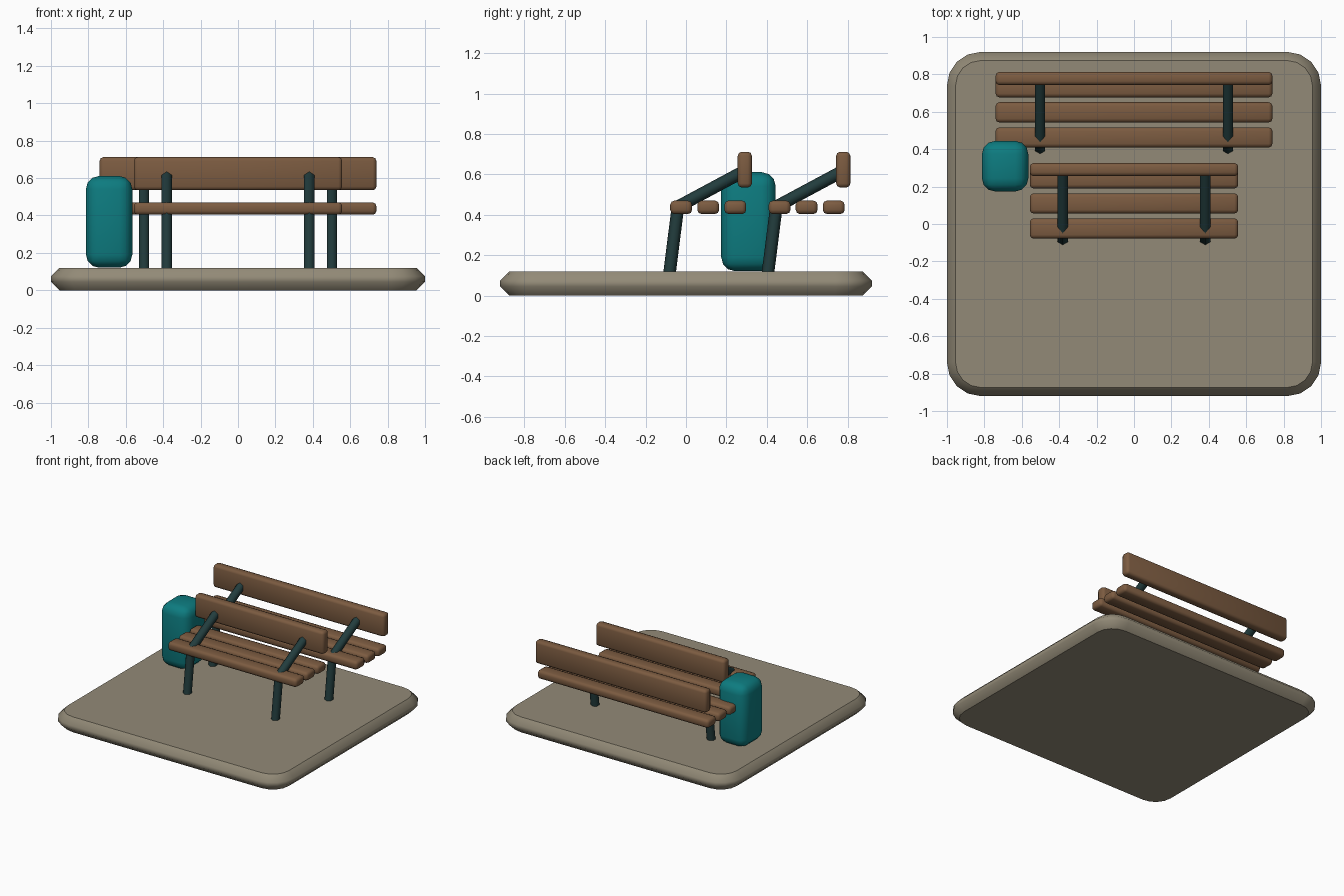
import bpy, bmesh
from math import radians
from mathutils import Vector

cube = bpy.data.objects.get("Cube")
if cube:
    bpy.data.objects.remove(cube, do_unlink=True)


def material(name, rgb):
    m = bpy.data.materials.new(name)
    m.use_nodes = True
    m.diffuse_color = (*rgb, 1)
    m.node_tree.nodes["Principled BSDF"].inputs["Base Color"].default_value = (*rgb, 1)
    return m


STONE = material("stone", (0.29, 0.255, 0.185))
WOOD = material("wood", (0.2, 0.105, 0.052))
IRON = material("dark_iron", (0.016, 0.046, 0.047))
TEAL = material("teal", (0.004, 0.2, 0.215))


def finish(name, bm, mat, angle):
    mesh = bpy.data.meshes.new(name)
    bm.to_mesh(mesh)
    bm.free()
    mesh.materials.append(mat)
    obj = bpy.data.objects.new(name, mesh)
    bpy.context.collection.objects.link(obj)
    bpy.ops.object.select_all(action='DESELECT')
    obj.select_set(True)
    bpy.context.view_layer.objects.active = obj
    bpy.ops.object.shade_smooth_by_angle(angle=radians(angle))
    return obj


def box(low, high):
    low, high = Vector(low), Vector(high)
    bm = bmesh.new()
    bmesh.ops.create_cube(bm, size=1)
    bmesh.ops.scale(bm, vec=high - low, verts=bm.verts)
    bmesh.ops.translate(bm, vec=(low + high) / 2, verts=bm.verts)
    return bm


def bevel(bm, edges, width, segments):
    bmesh.ops.bevel(bm, geom=list(edges), offset=width, segments=segments,
                    profile=0.5, affect='EDGES', clamp_overlap=True)


def rounded_box(name, low, high, width, segments, mat):
    bm = box(low, high)
    bevel(bm, bm.edges, width, segments)
    return finish(name, bm, mat, 50)


def bar(name, start, end, radius, mat):
    # six-sided rod with a ridge facing forward
    start, end = Vector(start), Vector(end)
    axis = end - start
    bm = bmesh.new()
    bmesh.ops.create_cone(bm, cap_ends=True, segments=6, radius1=radius,
                          radius2=radius, depth=axis.length)
    turn = Vector((0, 0, 1)).rotation_difference(axis).to_matrix()
    bmesh.ops.rotate(bm, matrix=turn, verts=bm.verts)
    bmesh.ops.translate(bm, vec=(start + end) / 2, verts=bm.verts)
    return finish(name, bm, mat, 65)


# Paved slab: rounded corners, chamfered rims, crisp flat top and bottom
bm = box((-1, -0.92, 0), (1, 0.92, 0.12))
bevel(bm, [e for e in bm.edges if abs(e.verts[0].co.z - e.verts[1].co.z) > 0.1], 0.18, 4)
bevel(bm, [e for e in bm.edges if abs(e.verts[0].co.z - e.verts[1].co.z) < 0.01], 0.045, 1)
slab = finish("slab", bm, STONE, 60)
bm = bmesh.new()
bm.from_mesh(slab.data)
for face in bm.faces:
    if abs(face.normal.z) > 0.99:
        for edge in face.edges:
            edge.smooth = False
bm.to_mesh(slab.data)
bm.free()


# Benches: three seat slats, a back board, and two bent iron supports
def bench(name, half, leg_x, y):
    for i in range(3):
        front = y - 0.078 + i * 0.134
        rounded_box(f"{name}_seat_slat_{i + 1}", (-half, front, 0.404),
                    (half, front + 0.108, 0.47), 0.02, 2, WOOD)
    rounded_box(f"{name}_back_board", (-half, y + 0.256, 0.535),
                (half, y + 0.326, 0.712), 0.02, 2, WOOD)
    for side, sign in (("left", 1), ("right", -1)):
        x = sign * leg_x
        bar(f"{name}_{side}_leg", (x, y - 0.083, 0.1), (x, y - 0.04, 0.44), 0.031, IRON)
        bar(f"{name}_{side}_back_support", (x, y - 0.04, 0.44),
            (x, y + 0.29, 0.617), 0.031, IRON)


bench("front_bench", 0.557, 0.381, 0)
bench("rear_bench", 0.74, 0.502, 0.487)

# Litter bin
rounded_box("litter_bin", (-0.813, 0.174, 0.121), (-0.565, 0.444, 0.611), 0.07, 3, TEAL)
